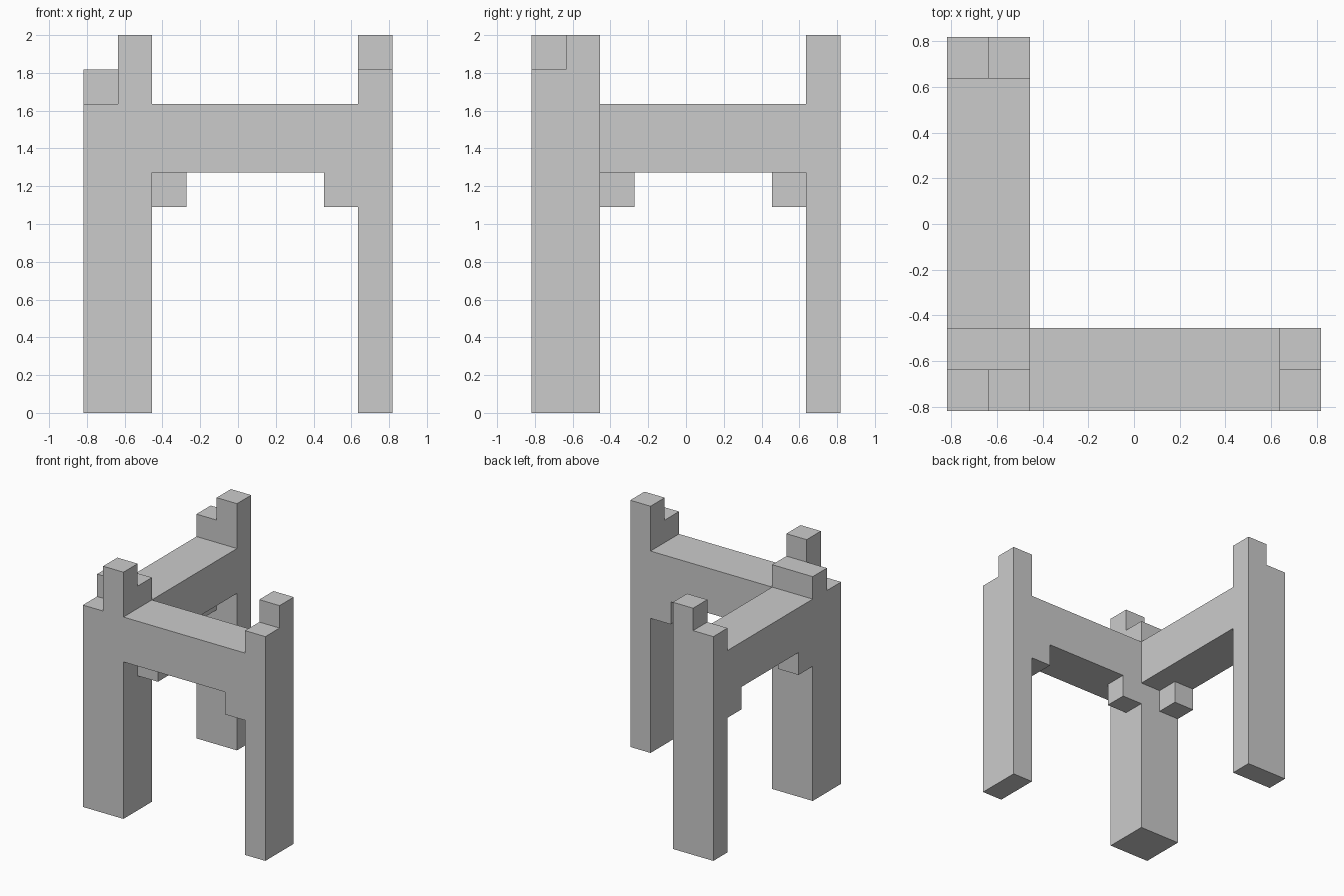
import bpy, bmesh
from mathutils import Vector

if "Cube" in bpy.data.objects:
    bpy.data.objects.remove(bpy.data.objects["Cube"])

U = 2 / 11                       # one block of the design grid
ORIGIN = Vector((-4.5, -4.5, 0))  # grid corner, in blocks


def extrude(name, profile, axis, start, end):
    """Extrude a (horizontal, z) block profile along 'x' or 'y'."""
    bm = bmesh.new()

    def point(h, z, d):
        p = Vector((d, h, z)) if axis == 'x' else Vector((h, d, z))
        return (p + ORIGIN) * U

    face = bm.faces.new([bm.verts.new(point(h, z, start)) for h, z in profile])
    moved = bmesh.ops.extrude_face_region(bm, geom=[face], use_keep_orig=True)
    verts = [g for g in moved['geom'] if isinstance(g, bmesh.types.BMVert)]
    offset = point(0, 0, end) - point(0, 0, start)
    bmesh.ops.translate(bm, verts=verts, vec=offset)
    bmesh.ops.recalc_face_normals(bm, faces=bm.faces)
    mesh = bpy.data.meshes.new(name)
    bm.to_mesh(mesh)
    bm.free()
    obj = bpy.data.objects.new(name, mesh)
    bpy.context.collection.objects.link(obj)
    return obj


def box(name, x, y, z):
    rect = [(x[0], z[0]), (x[1], z[0]), (x[1], z[1]), (x[0], z[1])]
    return extrude(name, rect, 'y', *y)


# Thin end posts with a one-block step at the top
stepped = [(0, 0), (2, 0), (2, 11), (1, 11), (1, 10), (0, 10)]
extrude("right_post", stepped, 'x', 8, 9)
extrude("back_post", stepped, 'y', 8, 9)

# Thick corner post with a broken, stepped crown
box("corner_post", (0, 2), (0, 2), (0, 9))
box("corner_crown", (0, 2), (1, 2), (9, 10))
box("corner_peak", (1, 2), (0, 1), (9, 11))

# Front beam: full-depth bracket at the right post, half-depth at the corner
front = [(2, 7), (7, 7), (7, 6), (8, 6), (8, 9), (2, 9)]
extrude("front_beam", front, 'y', 0, 2)
box("front_bracket", (2, 3), (1, 2), (6, 7))

# Side beam with a half-depth bracket at each end
box("side_beam", (0, 2), (2, 8), (7, 9))
for label, y in (("front", 2), ("back", 7)):
    box(f"side_bracket_{label}", (0, 1), (y, y + 1), (6, 7))
